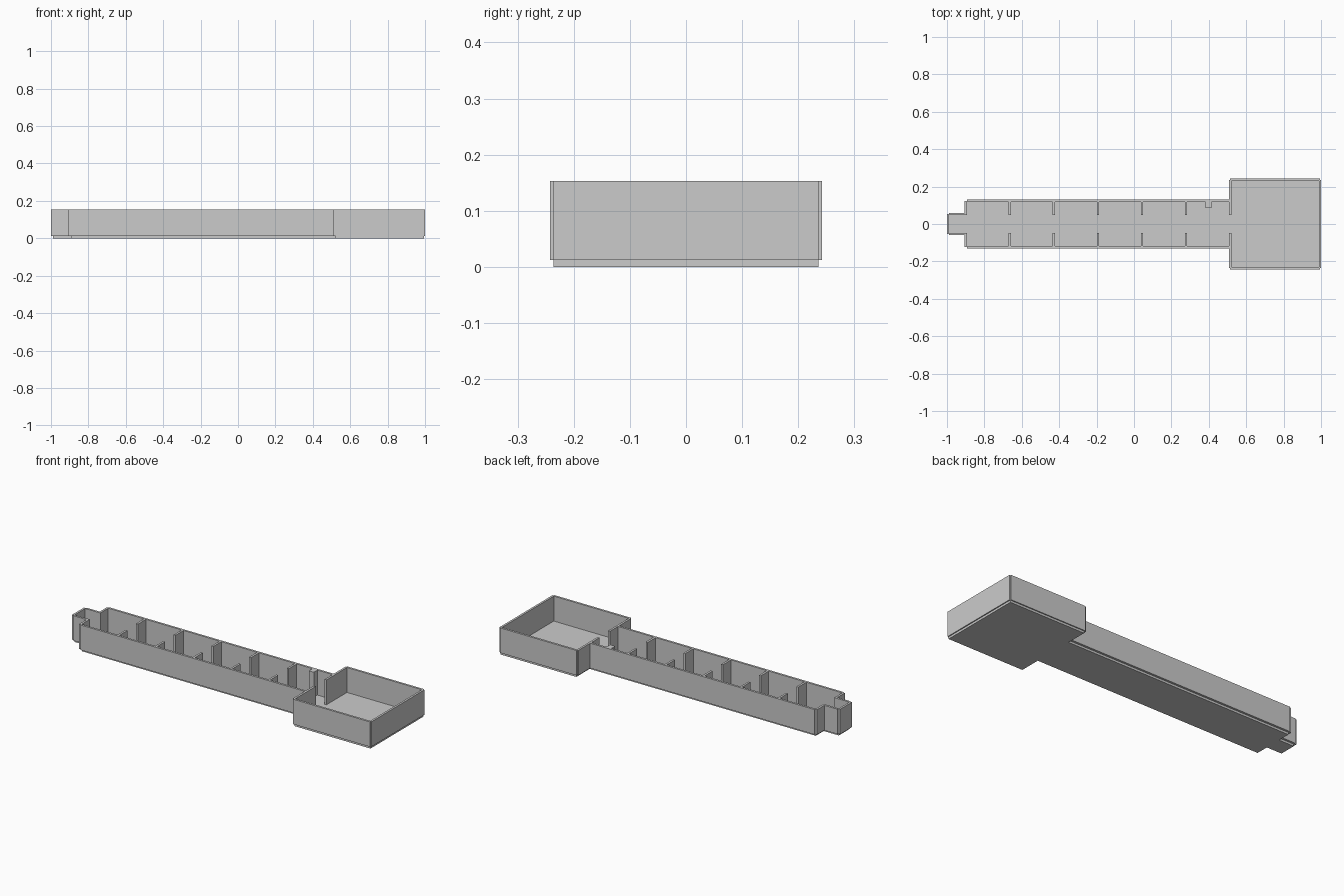
import bpy

if "Cube" in bpy.data.objects:
    bpy.data.objects.remove(bpy.data.objects["Cube"])

FLOOR, TOP, T = 0.012, 0.153, 0.012   # floor thickness, wall top, wall thickness
X0, X1, X2, X3 = -0.988, -0.894, 0.52, 0.994   # alcove, corridor, chamber limits
DOOR, HALL, ROOM = 0.047, 0.118, 0.2365        # half widths


def box(name, x0, x1, y0, y1, z0=FLOOR, z1=TOP):
    bpy.ops.mesh.primitive_cube_add(size=1, location=((x0 + x1) / 2, (y0 + y1) / 2, (z0 + z1) / 2))
    ob = bpy.context.object
    ob.name = name
    ob.scale = (x1 - x0, y1 - y0, z1 - z0)
    bpy.ops.object.transform_apply(location=True, rotation=True, scale=True)
    return ob


def pair(name, x0, x1, y0, y1):
    """Wall on the +y side and its mirror on the -y side."""
    box(name + "_back", x0, x1, y0, y1)
    box(name + "_front", x0, x1, -y1, -y0)


# Floors
box("alcove_floor", X0, X1, -DOOR, DOOR, 0, FLOOR)
box("corridor_floor", X1, X2, -HALL, HALL, 0, FLOOR)
box("chamber_floor", X2, X3, -ROOM, ROOM, 0, FLOOR)

# Alcove walls
box("alcove_end_wall", X0 - T, X0, -DOOR - T / 2, DOOR + T / 2)
pair("alcove_side_wall", X0, X1 - T, DOOR, DOOR + T)

# Corridor walls and the paired partitions along it
pair("corridor_end_wall", X1 - T, X1, DOOR, HALL + T / 2)
pair("corridor_side_wall", X1, X2 - T, HALL, HALL + T)
step = (X2 - X1) / 6
for i in range(1, 6):
    x = X1 + i * step
    pair(f"partition_{i}", x - T, x, DOOR, HALL)

# Small pillar against the back corridor wall
box("pillar", 0.383, 0.414, 0.086, HALL)

# Chamber walls with a doorway to the corridor
pair("chamber_door_wall", X2 - T, X2, DOOR, ROOM)
pair("chamber_side_wall", X2 - T / 2, X3, ROOM - T / 2, ROOM + T / 2)
box("chamber_end_wall", X3 - T / 2, X3 + T / 2, -ROOM, ROOM)
